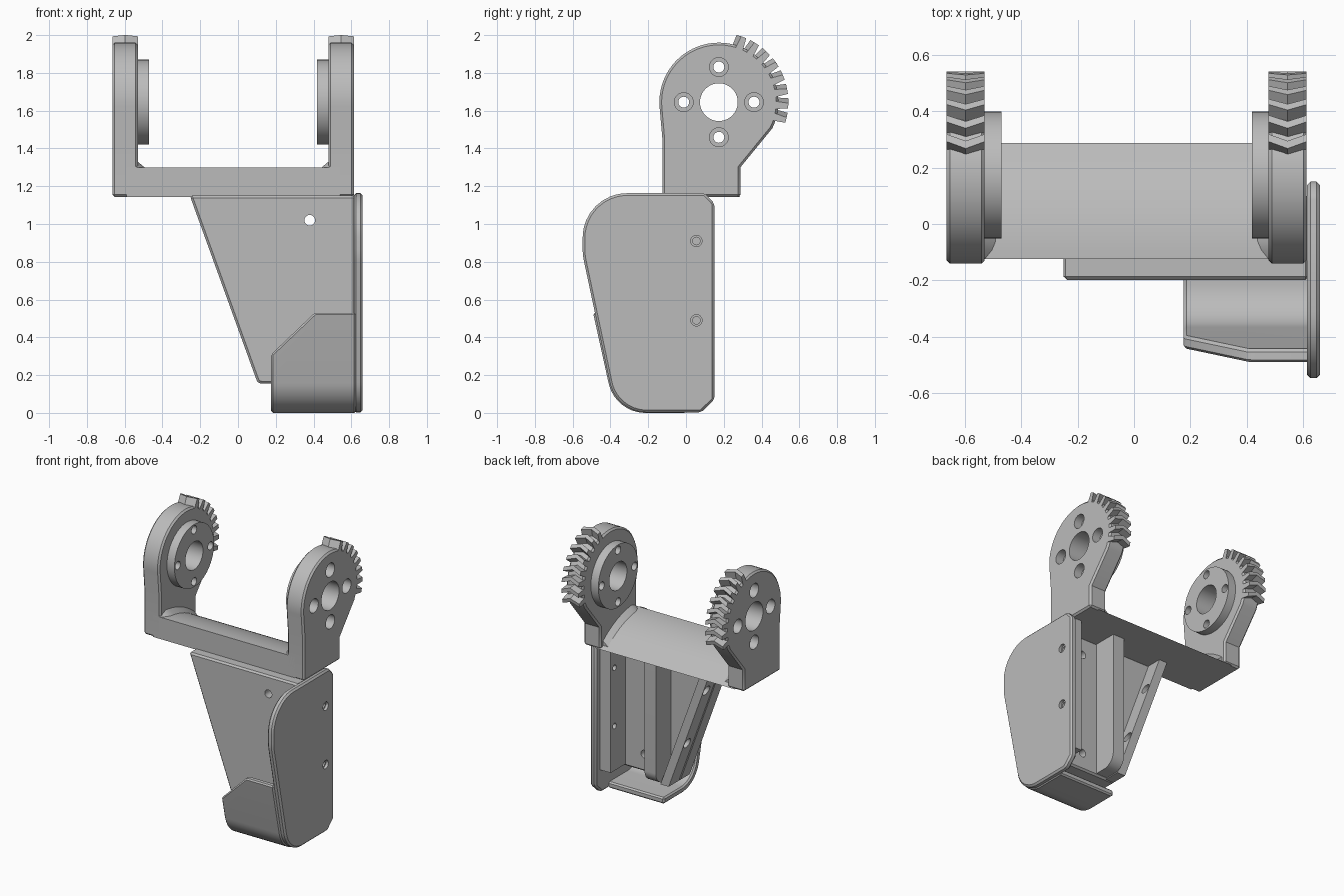
import bpy, bmesh
from math import sin, cos, tan, pi, radians
from mathutils import Vector, Matrix

if "Cube" in bpy.data.objects:
    bpy.data.objects.remove(bpy.data.objects["Cube"])

grey = bpy.data.materials.new("plain_grey")
grey.use_nodes = True
colour = (0.5, 0.5, 0.5, 1)
grey.diffuse_color = colour
grey.node_tree.nodes["Principled BSDF"].inputs["Base Color"].default_value = colour

AXIS_Y, AXIS_Z = 0.174, 1.645     # pivot of both ears
MID_X = -0.026                    # mirror plane of the fork


def finish(bm, name):
    bmesh.ops.recalc_face_normals(bm, faces=bm.faces)
    mesh = bpy.data.meshes.new(name)
    bm.to_mesh(mesh)
    bm.free()
    obj = bpy.data.objects.new(name, mesh)
    bpy.context.collection.objects.link(obj)
    mesh.materials.append(grey)
    return obj


def activate(obj):
    bpy.ops.object.select_all(action='DESELECT')
    obj.select_set(True)
    bpy.context.view_layer.objects.active = obj


def apply_modifier(obj, mod):
    activate(obj)
    bpy.ops.object.modifier_apply(modifier=mod.name)


def smooth(obj):
    activate(obj)
    bpy.ops.object.shade_smooth_by_angle(angle=radians(30))


def soften(obj, width):
    mod = obj.modifiers.new("edge_chamfer", 'BEVEL')
    mod.width, mod.segments = width, 1
    mod.limit_method, mod.angle_limit = 'ANGLE', radians(40)
    apply_modifier(obj, mod)


def prism(name, outline, lo, hi, axis='X', bevel=0.0):
    """Extrude an outline: (y, z) along X, or (x, z) along Y."""
    bm = bmesh.new()
    place = (lambda p: (lo, p[0], p[1])) if axis == 'X' else (lambda p: (p[0], lo, p[1]))
    face = bm.faces.new([bm.verts.new(place(p)) for p in outline])
    out = bmesh.ops.extrude_face_region(bm, geom=[face])
    step = Vector((hi - lo, 0, 0)) if axis == 'X' else Vector((0, hi - lo, 0))
    moved = [v for v in out["geom"] if isinstance(v, bmesh.types.BMVert)]
    bmesh.ops.translate(bm, verts=moved, vec=step)
    obj = finish(bm, name)
    if bevel:
        soften(obj, bevel)
    return obj


def loft(bm, sections):
    """Closed skin through equal-sized cross-sections."""
    rings = [[bm.verts.new(p) for p in s] for s in sections]
    n = len(rings[0])
    for p, q in zip(rings, rings[1:]):
        for k in range(n):
            m = (k + 1) % n
            bm.faces.new((p[k], p[m], q[m], q[k]))
    bm.faces.new(rings[0])
    bm.faces.new(rings[-1][::-1])


def rounded(corners, steps=10):
    """Polygon from (u, v, radius) corners."""
    pts, n = [], len(corners)
    for i, (u, v, r) in enumerate(corners):
        p = Vector((u, v))
        if not r:
            pts.append(p)
            continue
        a = (Vector(corners[i - 1][:2]) - p).normalized()
        b = (Vector(corners[(i + 1) % n][:2]) - p).normalized()
        half = a.angle(b) / 2
        c = p + (a + b).normalized() * r / sin(half)
        s, e = p + a * r / tan(half) - c, p + b * r / tan(half) - c
        pts += [c + s.lerp(e, k / steps).normalized() * r for k in range(steps + 1)]
    return pts


def arc(cy, cz, r, start, end, steps):
    angles = [radians(start + (end - start) * i / steps) for i in range(steps + 1)]
    return [(cy + r * cos(a), cz + r * sin(a)) for a in angles]


def cylinder(name, r, centre, depth, axis='X', sides=40):
    bm = bmesh.new()
    turn = Matrix.Rotation(pi / 2, 4, 'Y' if axis == 'X' else 'X')
    bmesh.ops.create_cone(bm, cap_ends=True, segments=sides, radius1=r, radius2=r,
                          depth=depth, matrix=Matrix.Translation(centre) @ turn)
    return finish(bm, name)


def drill(obj, r, centre, depth, axis='X', sides=24):
    cutter = cylinder("hole_cutter", r, centre, depth, axis, sides)
    cutter.hide_render = True
    mod = obj.modifiers.new("hole", 'BOOLEAN')
    mod.operation, mod.solver, mod.object = 'DIFFERENCE', 'EXACT', cutter
    apply_modifier(obj, mod)
    bpy.data.objects.remove(cutter)


def gear_teeth(name, x0, x1):
    """Herringbone teeth on the upper back of an ear."""
    bm = bmesh.new()
    shape = ((0.295, -4), (0.368, -2.2), (0.368, 2.2), (0.295, 4))
    for i in range(8):
        sections = []
        for x, sweep in ((x0, -2), ((x0 + x1) / 2, 2), (x1, -2)):
            a = 71 - 12 * i + sweep
            sections.append([(x, AXIS_Y + r * cos(radians(a + d)), AXIS_Z + r * sin(radians(a + d)))
                             for r, d in shape])
        loft(bm, sections)
    return finish(bm, name)


# Cross bar: its top curves down to the back edge
bar_top = arc(-0.125, 0.69, 0.61, 47.8, 90, 14)
bar = prism("cross_bar", [(-0.125, 1.143), (0.288, 1.143)] + bar_top[1:], -0.59, 0.54)
smooth(bar)

# Fork ears with hub discs, screw holes, teeth and corner fillets
ear_outline = arc(AXIS_Y, AXIS_Z, 0.315, -26, 184, 40) + [
    (-0.125, 1.45), (-0.125, 1.143), (0.288, 1.143), (0.288, 1.30)]
for side, s in (("left", 1), ("right", -1)):
    outer, inner, hub_end = (MID_X + s * d for d in (0.639, 0.504, 0.445))
    ear = prism(side + "_ear", ear_outline, min(outer, inner), max(outer, inner), bevel=0.012)
    hub = cylinder(side + "_hub_disc", 0.225, ((inner + hub_end) / 2 + s * 0.003, AXIS_Y, AXIS_Z),
                   0.066, sides=64)
    for part in (ear, hub):
        drill(part, 0.1, (inner, AXIS_Y, AXIS_Z), 0.5, sides=40)
        for k in range(4):
            a = k * pi / 2
            y, z = AXIS_Y + 0.186 * cos(a), AXIS_Z + 0.186 * sin(a)
            drill(part, 0.029, (inner, y, z), 0.5)
            if part is ear:
                drill(ear, 0.05, (outer, y, z), 0.12)
        smooth(part)
    gear_teeth(side + "_gear_teeth", min(outer, inner), max(outer, inner))
    bm = bmesh.new()
    sections = []
    for y, z in reversed(bar_top[1:]):
        size = min(0.045, 0.006 + (y + 0.125) * 0.8)
        sections.append([(inner + s * 0.015, y, z + size), (inner + s * 0.015, y, z - 0.005),
                         (inner - s * size, y, z - 0.005)])
    loft(bm, sections)
    smooth(finish(bm, side + "_corner_fillet"))

# Tapered front plate and the raised wall along its sloping edge
plate = prism("tapered_plate", rounded([(-0.255, 1.15, 0), (0.62, 1.15, 0), (0.62, 0.155, 0),
                                        (0.105, 0.155, 0.03)], 4), -0.198, -0.07, 'Y', bevel=0.012)
for z in (1.02, 0.28):
    drill(plate, 0.028, (0.38, -0.13, z), 0.4, 'Y')
smooth(plate)
slope_wall = prism("sloping_wall", [(-0.25, 1.15), (-0.185, 1.15), (0.175, 0.16), (0.11, 0.16)],
                   -0.12, 0.04, 'Y')
for x, z in ((-0.167, 0.91), (-0.015, 0.49)):
    drill(slope_wall, 0.035, (x, 0.0, z), 0.3)
smooth(slope_wall)

# Channel walls behind the plate
rib = prism("channel_rib", rounded([(-0.13, 1.15, 0), (0.1, 1.15, 0), (0.1, 0.17, 0.09),
                                    (-0.13, 0.17, 0)]), 0.17, 0.26)
smooth(rib)
wall = prism("channel_wall", [(-0.13, 1.15), (0.1, 1.15), (0.1, 0.17), (-0.13, 0.17)], 0.53, 0.615)

# Side plate with rounded front
side_plate = prism("side_plate", rounded([(-0.547, 1.163, 0.235), (0.1, 1.163, 0), (0.15, 1.11, 0),
                                          (0.15, 0.07, 0), (0.08, 0.003, 0), (-0.37, 0.003, 0.2),
                                          (-0.547, 0.835, 0.3)]), 0.614, 0.66, bevel=0.012)
for part in (side_plate, wall):
    for z in (0.91, 0.49):
        drill(part, 0.02, (0.6, 0.055, z), 0.4)
        if part is side_plate:
            drill(part, 0.03, (0.66, 0.055, z), 0.04)
    smooth(part)

# Curved toe guard with a sloped upper corner
guard = prism("toe_guard", rounded([(-0.492, 0.53, 0), (-0.375, 0, 0.2), (0.0, 0, 0),
                                    (0.0, 0.045, 0), (-0.338, 0.045, 0.16), (-0.445, 0.53, 0)]),
              0.176, 0.625)
bm = bmesh.new()
bm.from_mesh(guard.data)
bmesh.ops.bisect_plane(bm, geom=bm.verts[:] + bm.edges[:] + bm.faces[:],
                       plane_co=(0.176, 0, 0.31), plane_no=(-0.22, 0, 0.23), clear_outer=True)
bmesh.ops.holes_fill(bm, edges=[e for e in bm.edges if e.is_boundary])
bmesh.ops.recalc_face_normals(bm, faces=bm.faces)
bm.to_mesh(guard.data)
bm.free()
soften(guard, 0.01)
smooth(guard)
